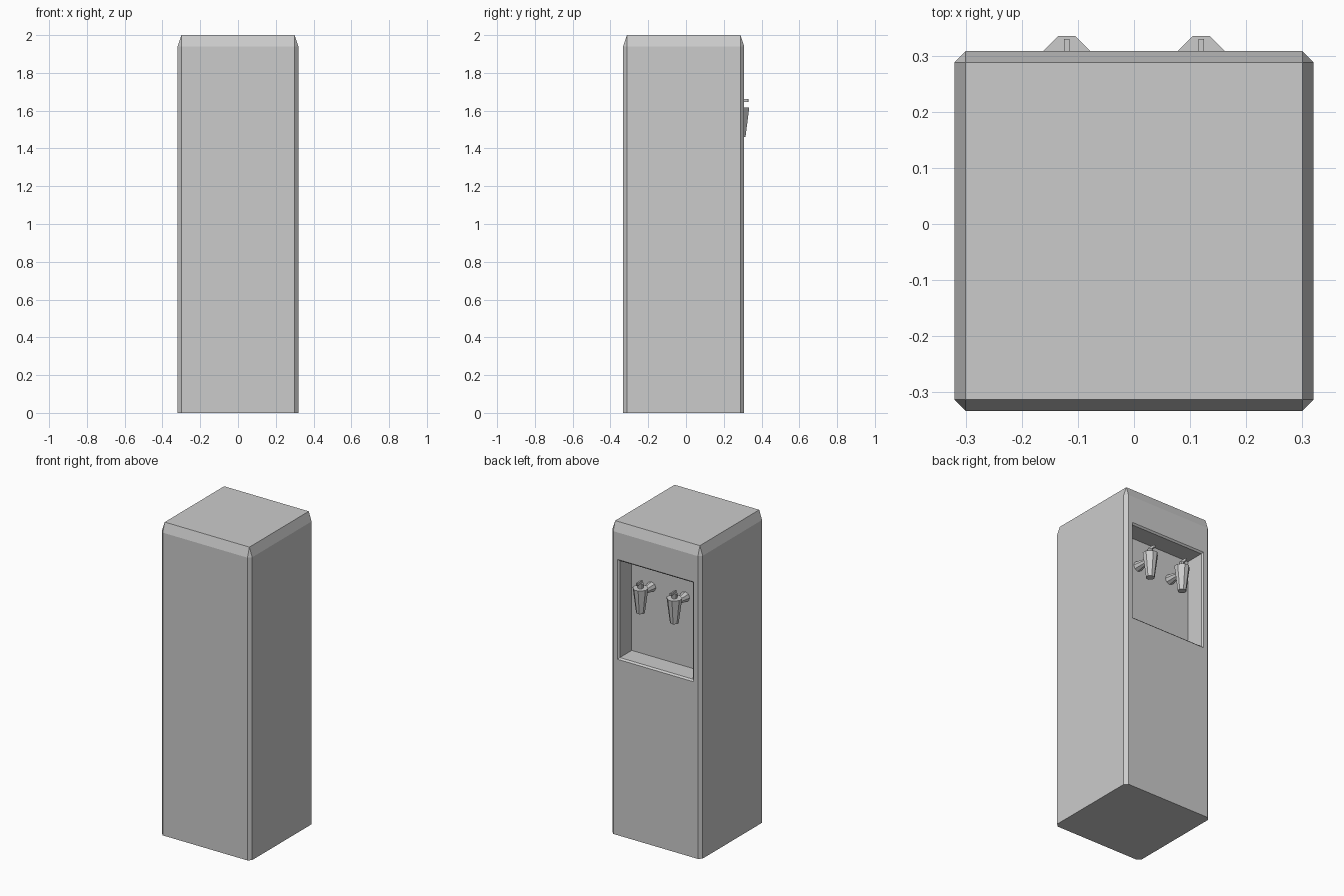
import bpy, bmesh
from mathutils import Vector

if "Cube" in bpy.data.objects:
    bpy.data.objects.remove(bpy.data.objects["Cube"])


def loft(name, rings):
    """Closed solid through rings holding equal numbers of points."""
    bm = bmesh.new()
    loops = [[bm.verts.new(p) for p in ring] for ring in rings]
    n = len(loops[0])
    for a, b in zip(loops, loops[1:]):
        for i in range(n):
            j = (i + 1) % n
            bm.faces.new((a[i], a[j], b[j], b[i]))
    bm.faces.new(loops[0])
    bm.faces.new(loops[-1])
    bmesh.ops.remove_doubles(bm, verts=bm.verts, dist=1e-5)
    bmesh.ops.recalc_face_normals(bm, faces=bm.faces)
    me = bpy.data.meshes.new(name)
    bm.to_mesh(me)
    bm.free()
    ob = bpy.data.objects.new(name, me)
    bpy.context.collection.objects.link(ob)
    return ob


def octagon(cx, cy, z, hx, hy, c):
    """Rectangle in the xy plane with its corners cut by c."""
    pts = [(hx, -hy + c), (hx, hy - c), (hx - c, hy), (-hx + c, hy),
           (-hx, hy - c), (-hx, -hy + c), (-hx + c, -hy), (hx - c, -hy)]
    return [(cx + x, cy + y, z) for x, y in pts]


def upright_rect(y, hx, z0, z1):
    return [(-hx, y, z0), (hx, y, z0), (hx, y, z1), (-hx, y, z1)]


def cone(name, r1, r2, start, end, sides=8):
    """Tapered round bar between two points."""
    a, b = Vector(start), Vector(end)
    bm = bmesh.new()
    bmesh.ops.create_cone(bm, cap_ends=True, segments=sides, radius1=r1,
                          radius2=r2, depth=(b - a).length)
    me = bpy.data.meshes.new(name)
    bm.to_mesh(me)
    bm.free()
    ob = bpy.data.objects.new(name, me)
    ob.rotation_mode = 'QUATERNION'
    ob.rotation_quaternion = (b - a).to_track_quat('Z', 'Y')
    ob.location = (a + b) / 2
    bpy.context.collection.objects.link(ob)


# Cabinet with chamfered uprights and a sloped top edge
CY, HX, HY, C = -0.0125, 0.32, 0.3205, 0.02
BACK = CY + HY
body = loft("cabinet", [
    octagon(0, CY, 0, HX, HY, C),
    octagon(0, CY, 1.94, HX, HY, C),
    [(max(-HX + C, min(HX - C, x)), max(CY - HY + C, min(CY + HY - C, y)), z)
     for x, y, z in octagon(0, CY, 2.0, HX, HY, C)]])

# Dispenser alcove with a bevelled mouth
WALL = BACK - 0.13
cutter = loft("alcove_cutter", [
    upright_rect(BACK + 0.01, 0.28, 1.117, 1.777),
    upright_rect(BACK - 0.01, 0.26, 1.137, 1.757),
    upright_rect(WALL, 0.26, 1.137, 1.757)])
cutter.hide_render = True
mod = body.modifiers.new("alcove", 'BOOLEAN')
mod.operation = 'DIFFERENCE'
mod.solver = 'EXACT'
mod.object = cutter
bpy.context.view_layer.objects.active = body
bpy.ops.object.modifier_apply(modifier=mod.name)
bpy.data.objects.remove(cutter)

# Two taps: wall flare, tapered spout, valve post and lever
TY = 0.29
for side, x in (("left", -0.12), ("right", 0.12)):
    cone(side + "_tap_flare", 0.032, 0.012, (x, WALL - 0.003, 1.583), (x, TY, 1.583))
    loft(side + "_tap_spout", [
        octagon(x, TY, 1.46, 0.025, 0.025, 0.016),
        octagon(x, TY, 1.618, 0.045, 0.045, 0.03)])
    cone(side + "_tap_post", 0.017, 0.017, (x, TY - 0.002, 1.61), (x, TY - 0.002, 1.648))
    loft(side + "_tap_lever", [
        octagon(x, 0.302, z, 0.005, 0.028, 0.0005) for z in (1.645, 1.662)])
